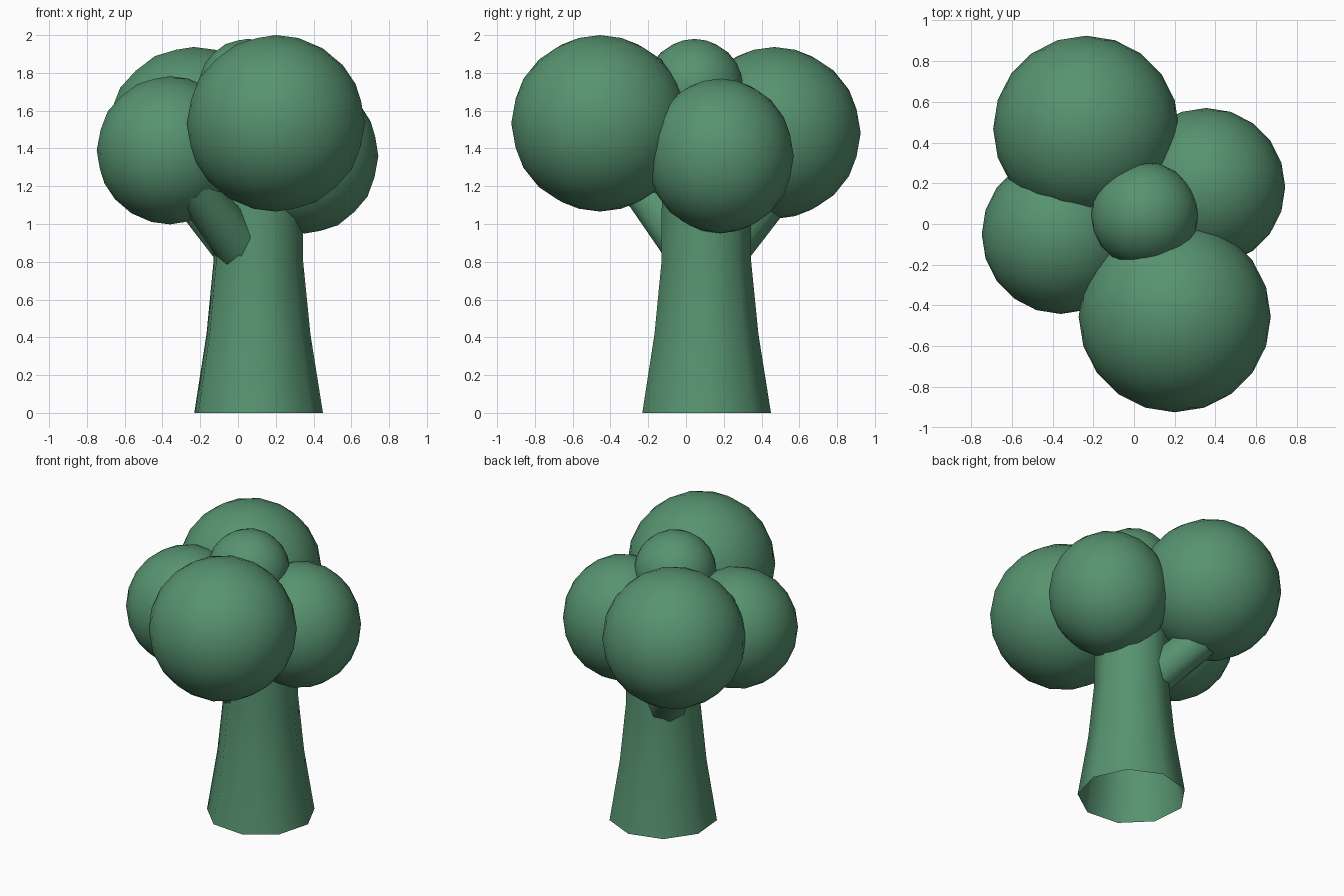
import bpy, bmesh, math
from mathutils import Vector, Matrix

if "Cube" in bpy.data.objects:
    bpy.data.objects.remove(bpy.data.objects["Cube"])

green = bpy.data.materials.new("leaf green")
green.diffuse_color = (0.095, 0.29, 0.16, 1)
green.use_nodes = True
green.node_tree.nodes["Principled BSDF"].inputs["Base Color"].default_value = green.diffuse_color


def finish(name, bm):
    mesh = bpy.data.meshes.new(name)
    bmesh.ops.recalc_face_normals(bm, faces=bm.faces)
    for f in bm.faces:
        f.smooth = True
    bm.to_mesh(mesh)
    bm.free()
    mesh.materials.append(green)
    obj = bpy.data.objects.new(name, mesh)
    bpy.context.collection.objects.link(obj)
    return obj


def foliage(name, centre, radii):
    bm = bmesh.new()
    bmesh.ops.create_icosphere(bm, subdivisions=3, radius=1)
    bmesh.ops.transform(bm, verts=bm.verts,
                        matrix=Matrix.Translation(centre) @ Matrix.Diagonal((*radii, 1)))
    finish(name, bm)


def tube(name, rings, sides, phase=0.0):
    """Open tube through (centre, radius) rings, square to its overall axis."""
    bm = bmesh.new()
    axis = Vector(rings[-1][0]) - Vector(rings[0][0])
    turn = axis.to_track_quat('Z', 'Y') if axis.xy.length > 1e-6 else Matrix.Identity(3)
    loops = []
    for c, r in rings:
        loop = []
        for i in range(sides):
            a = phase + math.tau * i / sides
            p = Vector((r * math.cos(a), r * math.sin(a), 0))
            loop.append(bm.verts.new(Vector(c) + turn @ p))
        loops.append(loop)
    for lo, hi in zip(loops, loops[1:]):
        for i in range(sides):
            j = (i + 1) % sides
            bm.faces.new((lo[i], lo[j], hi[j], hi[i]))
    finish(name, bm)


# Nine-sided flared trunk, open underneath
T = 0.104
tube("trunk", [((T, T, z), r) for z, r in
               ((0, 0.347), (0.42, 0.28), (0.8, 0.242), (1.2, 0.24))], 9, math.radians(45))

# Branches reaching into the foliage
tube("back_branch", [((0.04, 0.17, 0.83), 0.14), ((-0.27, 0.48, 1.2), 0.12)], 8)
tube("front_branch", [((0.04, 0.04, 0.845), 0.14), ((-0.24, -0.24, 1.2), 0.11)], 8)

# Round foliage clumps
foliage("front_foliage", (0.2, -0.455, 1.533), (0.472, 0.47, 0.467))
foliage("back_foliage", (-0.235, 0.468, 1.482), (0.457, 0.457, 0.455))
foliage("left_foliage", (-0.36, -0.05, 1.39), (0.388, 0.392, 0.392))
foliage("right_foliage", (0.355, 0.182, 1.36), (0.388, 0.388, 0.41))
foliage("top_foliage", (0.052, 0.045, 1.718), (0.264, 0.26, 0.262))
